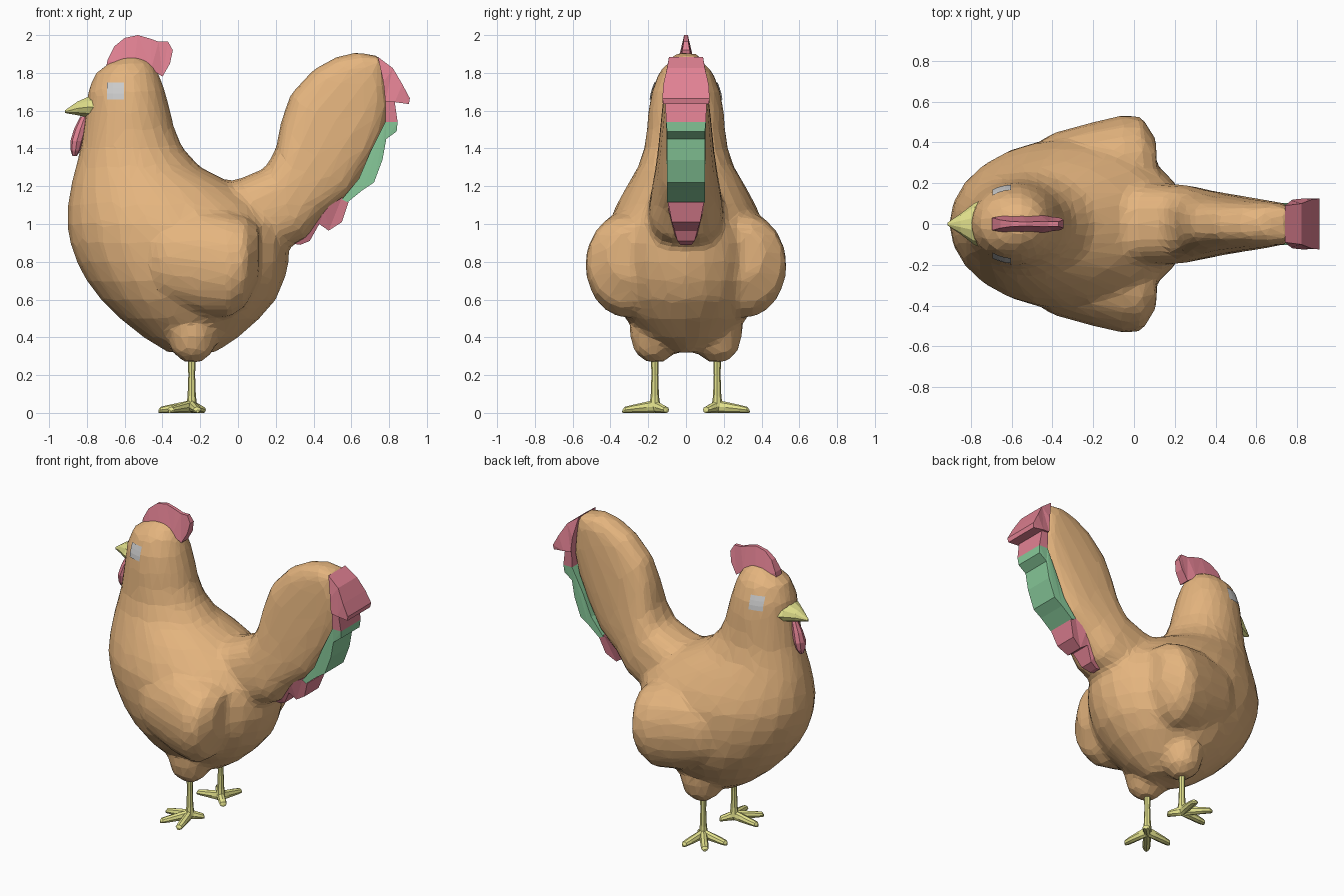
import bpy, bmesh, math
from mathutils import Vector as V

if "Cube" in bpy.data.objects:
    bpy.data.objects.remove(bpy.data.objects["Cube"])


def material(name, rgb):
    m = bpy.data.materials.new(name)
    m.diffuse_color = (*rgb, 1)
    m.use_nodes = True
    m.node_tree.nodes["Principled BSDF"].inputs["Base Color"].default_value = m.diffuse_color
    return m


ORANGE = material("orange", (0.78, 0.46, 0.21))
RED = material("red", (0.75, 0.22, 0.29))
YELLOW = material("yellow", (0.78, 0.77, 0.27))
GREEN = material("green", (0.25, 0.6, 0.33))


def finish(bm, name, mat=None):
    bmesh.ops.recalc_face_normals(bm, faces=bm.faces)
    me = bpy.data.meshes.new(name)
    bm.to_mesh(me)
    bm.free()
    ob = bpy.data.objects.new(name, me)
    bpy.context.collection.objects.link(ob)
    if mat:
        me.materials.append(mat)
    return ob


def ring(c, u, v, n=16, p=2.0):
    """Superellipse around c with half axes u and v."""
    pts = []
    for i in range(n):
        a = 2 * math.pi * i / n
        cu, sv = math.cos(a), math.sin(a)
        pts.append(V(c) + V(u) * math.copysign(abs(cu) ** (2 / p), cu)
                   + V(v) * math.copysign(abs(sv) ** (2 / p), sv))
    return pts


def loft(bm, rings):
    loops = [[bm.verts.new(p) for p in r] for r in rings]
    n = len(loops[0])
    for a, b in zip(loops, loops[1:]):
        for i in range(n):
            bm.faces.new((a[i], a[(i + 1) % n], b[(i + 1) % n], b[i]))
    bm.faces.new(loops[0][::-1])
    bm.faces.new(loops[-1])


def tube(bm, path, n=8):
    """Round tapered tube through (point, radius) pairs."""
    rings = []
    d = (V(path[-1][0]) - V(path[0][0])).normalized()
    u = d.orthogonal().normalized()
    v = d.cross(u)
    for p, r in path:
        rings.append(ring(p, u * r, v * r, n))
    loft(bm, rings)


def slab(name, pts, mat):
    """Side profile of (x, z, half width) points, mirrored across y = 0."""
    bm = bmesh.new()
    a = [bm.verts.new((x, -w, z)) for x, z, w in pts]
    b = [bm.verts.new((x, w, z)) for x, z, w in pts]
    n = len(pts)
    bm.faces.new(a)
    bm.faces.new(b[::-1])
    for i in range(n):
        j = (i + 1) % n
        bm.faces.new((a[i], b[i], b[j], a[j]))
    bmesh.ops.triangulate(bm, faces=bm.faces[:])
    return finish(bm, name, mat)


# Body, neck and head: horizontal slices (z, x left, x right, half width)
bm = bmesh.new()
slices = [(.32, -.37, -.12, .08), (.40, -.50, 0, .22), (.5, -.625, .115, .32),
          (.6, -.725, .2, .38), (.7, -.80, .245, .41), (.8, -.855, .27, .42),
          (.9, -.89, .27, .42), (1.0, -.905, .24, .41), (1.1, -.90, .15, .37),
          (1.2, -.885, 0, .315), (1.3, -.86, -.2, .255), (1.4, -.835, -.29, .222),
          (1.5, -.82, -.335, .208), (1.6, -.805, -.36, .2), (1.7, -.795, -.385, .183),
          (1.8, -.755, -.42, .145), (1.85, -.69, -.455, .10), (1.885, -.61, -.51, .04)]
loft(bm, [ring(((l + r) / 2, 0, z), ((r - l) / 2, 0, 0), (0, w, 0), 24)
          for z, l, r, w in slices])

# Tail: sections from the upper edge to the lower edge, with half width
tail = [((-.12, 1.22), (.1, .8), .2), ((0, 1.235), (.27, .88), .2),
        ((.15, 1.3), (.36, .92), .19), ((.2, 1.4), (.46, 1.04), .17),
        ((.23, 1.55), (.6, 1.15), .15), ((.28, 1.69), (.70, 1.32), .135),
        ((.4, 1.82), (.77, 1.47), .12), ((.52, 1.885), (.80, 1.6), .11),
        ((.63, 1.91), (.79, 1.72), .10), ((.75, 1.89), (.77, 1.83), .08)]
loft(bm, [ring(((a[0] + b[0]) / 2, 0, (a[1] + b[1]) / 2),
               ((a[0] - b[0]) / 2, 0, (a[1] - b[1]) / 2), (0, w, 0), 20, 2.6)
          for a, b, w in tail])

# Wings and thighs: sections along x, both sides
wing = [(-.64, .22, .85, .06, .12), (-.4, .27, .82, .175, .24), (-.2, .3, .80, .2, .28),
        (-.05, .31, .78, .225, .28), (.04, .31, .80, .215, .24), (.11, .29, .85, .12, .14)]
for s in (-1, 1):
    loft(bm, [ring((x, s * y, z), (0, ry, 0), (0, 0, rz), 18) for x, y, z, ry, rz in wing])
    tube(bm, [((-.24, s * .165, .27), .05), ((-.24, s * .165, .32), .11),
              ((-.24, s * .165, .42), .14), ((-.24, s * .165, .52), .12)], 12)
body = finish(bm, "body", ORANGE)

# Fuse the body volumes and reduce them to irregular flat facets
m = body.modifiers.new("fuse", 'REMESH')
m.mode = 'VOXEL'
m.voxel_size = 0.025
m = body.modifiers.new("soften", 'SMOOTH')
m.factor = 0.5
m.iterations = 4
m = body.modifiers.new("facets", 'DECIMATE')
m.ratio = 0.1
deps = bpy.context.evaluated_depsgraph_get()
fused = bpy.data.meshes.new_from_object(body.evaluated_get(deps))
body.modifiers.clear()
body.data = fused
for f in fused.polygons:
    f.use_smooth = False
if not fused.materials:
    fused.materials.append(ORANGE)
bpy.context.view_layer.update()

# Eyes: small patches laid on the head
for s, side in ((-1, "right"), (1, "left")):
    bm = bmesh.new()
    grid = []
    for i in range(4):
        for j in range(4):
            x, z = -.69 + .03 * i, 1.66 + .03 * j
            hit, p, nrm, _ = body.ray_cast(V((x, s, z)), V((0, -s, 0)))
            p = p if hit else V((x, s * .17, z))
            grid.append(bm.verts.new(p + V((-.003, s * .006, 0))))
    for i in range(3):
        for j in range(3):
            k = 4 * i + j
            bm.faces.new((grid[k], grid[k + 1], grid[k + 5], grid[k + 4]))
    finish(bm, side + "_eye")

# Comb
slab("comb", [(-.70, 1.82, .03), (-.69, 1.87, .03), (-.655, 1.94, .02), (-.60, 1.985, .012),
              (-.53, 2.0, .01), (-.46, 1.98, .012), (-.42, 1.965, .012), (-.37, 1.965, .012),
              (-.345, 1.92, .02), (-.36, 1.85, .03), (-.40, 1.78, .035), (-.46, 1.82, .045),
              (-.55, 1.85, .045), (-.63, 1.84, .045)], RED)

# Beak
bm = bmesh.new()
loft(bm, [ring((x, 0, z), (0, w, 0), (0, 0, h), 10) for x, z, w, h in
          ((-.72, 1.62, .13, .065), (-.785, 1.62, .1, .06),
           (-.85, 1.612, .05, .038), (-.915, 1.595, .006, .008))])
finish(bm, "beak", YELLOW)

# Wattle
bm = bmesh.new()
loft(bm, [ring((x, 0, z), (r, 0, 0), (0, w, 0), 8) for x, z, r, w in
          ((-.81, 1.57, .025, .02), (-.835, 1.5, .034, .035), (-.853, 1.44, .034, .045),
           (-.86, 1.39, .026, .035), (-.865, 1.36, .012, .015))])
finish(bm, "wattle", RED)

# Coloured feathers down the back of the tail
slab("tail_tip_feather", [(.74, 1.885, .09), (.82, 1.825, .10), (.87, 1.74, .12),
                          (.91, 1.665, .125), (.905, 1.635, .12), (.83, 1.645, .125),
                          (.78, 1.65, .12), (.77, 1.75, .115)], RED)
slab("upper_tail_feather", [(.78, 1.65, .11), (.83, 1.645, .11), (.845, 1.54, .105),
                            (.78, 1.54, .105)], RED)
slab("middle_tail_feathers", [(.78, 1.54, .105), (.845, 1.54, .105), (.84, 1.49, .1),
                              (.785, 1.45, .1), (.765, 1.34, .1), (.72, 1.22, .1),
                              (.66, 1.18, .1), (.58, 1.115, .1), (.55, 1.13, .1),
                              (.64, 1.24, .1), (.70, 1.38, .1)], GREEN)
slab("lower_tail_feathers", [(.55, 1.14, .095), (.585, 1.115, .095), (.55, 1.01, .075),
                             (.48, .965, .06), (.43, 1.0, .07), (.38, .91, .045),
                             (.33, .89, .03), (.26, .9, .03), (.36, .99, .08),
                             (.46, 1.08, .095)], RED)

# Legs and feet: shank, three spread toes and a short back toe
toes = [(-.165, .0), (-.11, .14), (.03, .16), (.06, -.06)]
for s, side in ((-1, "right"), (1, "left")):
    bm = bmesh.new()
    hip = V((-.245, s * .165, 0))
    tube(bm, [(hip + V((0, 0, .03)), .03), (hip + V((0, 0, .09)), .022),
              (hip + V((0, 0, .2)), .018), (hip + V((0, 0, .36)), .023)])
    for dx, dy in toes:
        d = V((dx, s * dy, 0))
        across = V((-d.y, d.x, 0)).normalized()
        loft(bm, [ring(hip + d * t + V((0, 0, h)), across * w, (0, 0, h), 8)
                  for t, w, h in ((-.05, .02, .035), (.3, .024, .029),
                                  (.75, .025, .021), (1, .022, .016), (1.07, .008, .008))])
    finish(bm, side + "_leg", YELLOW)
